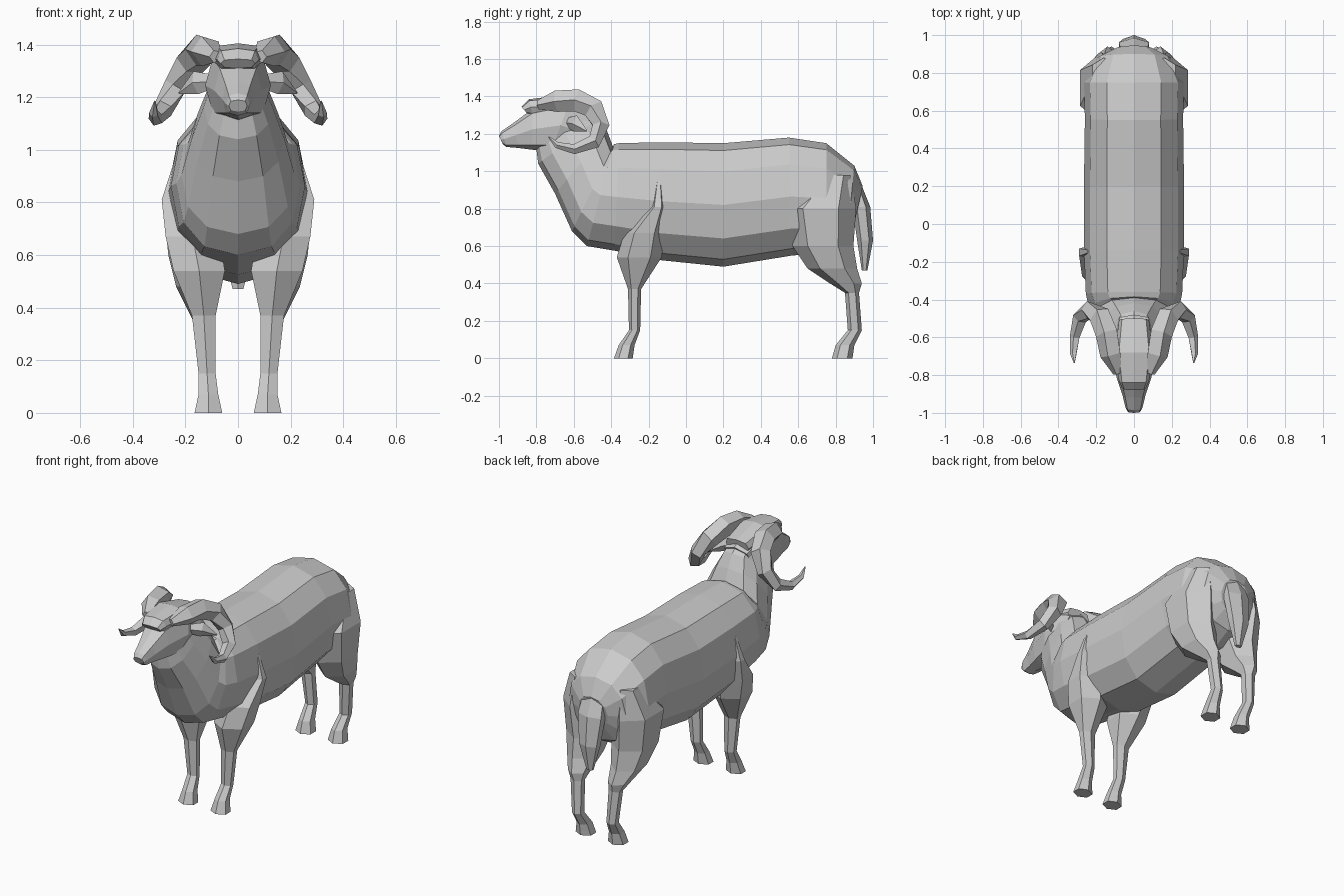
import bpy, bmesh, math
from mathutils import Vector


def loft(name, rings, mirror=False):
    """Skin a list of equal-sized point rings, capped at both ends."""
    bm = bmesh.new()
    rows = [[bm.verts.new(p) for p in ring] for ring in rings]
    n = len(rows[0])
    for a, b in zip(rows, rows[1:]):
        for i in range(n):
            j = (i + 1) % n
            bm.faces.new((a[i], a[j], b[j], b[i]))
    bm.faces.new(rows[0])
    bm.faces.new(rows[-1])
    bmesh.ops.recalc_face_normals(bm, faces=bm.faces)
    me = bpy.data.meshes.new(name)
    bm.to_mesh(me)
    bm.free()
    ob = bpy.data.objects.new(name, me)
    bpy.context.collection.objects.link(ob)
    if mirror:
        ob.modifiers.new("mirror", 'MIRROR').use_mirror_merge = False
    return ob


def bulge(v, power):
    return math.copysign(abs(v) ** power, v)


def spine_ring(ty, tz, by, bz, w, sides=12, power=0.88):
    """Rounded section hung between a top and a bottom point (y, z), half width w."""
    ring = []
    for i in range(sides):
        a = math.tau * i / sides
        k = (1 - bulge(math.cos(a), power)) / 2
        ring.append((w * bulge(math.sin(a), power), ty + (by - ty) * k, tz + (bz - tz) * k))
    return ring


def level_ring(z, y0, y1, x0, x1, sides=6):
    """Horizontal section filling the box y0..y1, x0..x1."""
    ring = []
    for i in range(sides):
        a = math.tau * i / sides
        s = math.sin(a) / math.sin(math.tau / 6)
        ring.append(((x0 + x1) / 2 + (x1 - x0) / 2 * s,
                     (y0 + y1) / 2 + (y1 - y0) / 2 * math.cos(a), z))
    return ring


def path_rings(path, ref, sides, flat=1.0):
    """Sections square to a path of (x, y, z, radius)."""
    pts = [Vector(p[:3]) for p in path]
    rings = []
    for i, p in enumerate(pts):
        t = (pts[min(i + 1, len(pts) - 1)] - pts[max(i - 1, 0)]).normalized()
        u = (ref - t * ref.dot(t)).normalized()
        v = t.cross(u)
        r = path[i][3]
        rings.append([p + r * (u * math.cos(math.tau * k / sides)
                               + v * flat * math.sin(math.tau * k / sides)) for k in range(sides)])
    return rings


# Body, rump to neck
body = [
    (0.945, 0.92, 0.90, 0.72, 0.10), (0.90, 1.03, 0.86, 0.62, 0.20),
    (0.75, 1.15, 0.75, 0.56, 0.265), (0.55, 1.18, 0.57, 0.55, 0.26),
    (0.20, 1.15, 0.20, 0.49, 0.265), (-0.14, 1.155, -0.14, 0.525, 0.265),
    (-0.36, 1.15, -0.38, 0.575, 0.255), (-0.385, 1.145, -0.53, 0.60, 0.235),
    (-0.39, 1.13, -0.61, 0.68, 0.215), (-0.42, 1.21, -0.70, 0.88, 0.175),
    (-0.46, 1.29, -0.79, 1.04, 0.13), (-0.53, 1.35, -0.80, 1.12, 0.10)]
loft("body", [spine_ring(*r) for r in body])

# Head and muzzle
head = [
    (-0.48, 1.32, -0.60, 1.09, 0.10), (-0.62, 1.38, -0.72, 1.11, 0.125),
    (-0.82, 1.335, -0.82, 1.115, 0.09), (-0.92, 1.26, -0.90, 1.125, 0.06),
    (-0.985, 1.215, -0.96, 1.13, 0.045), (-1.0, 1.19, -0.98, 1.145, 0.035)]
loft("head", [spine_ring(*r, sides=8, power=0.75) for r in head])

# Woolly forehead
tuft = [
    (-0.50, 1.36, -0.52, 1.28, 0.08), (-0.68, 1.405, -0.68, 1.30, 0.10),
    (-0.84, 1.385, -0.82, 1.30, 0.08), (-0.88, 1.345, -0.85, 1.31, 0.065)]
loft("forehead_wool", [spine_ring(*r, sides=8, power=0.65) for r in tuft])

# Curled horns
horn = [
    (0.085, -0.79, 1.355, 0.025), (0.12, -0.69, 1.375, 0.06), (0.14, -0.58, 1.378, 0.063),
    (0.18, -0.49, 1.33, 0.06), (0.235, -0.455, 1.24, 0.048), (0.285, -0.495, 1.155, 0.04),
    (0.312, -0.60, 1.118, 0.028), (0.32, -0.69, 1.14, 0.018), (0.316, -0.735, 1.185, 0.003)]
loft("horns", path_rings(horn, Vector((1, 0, 0)), 5), mirror=True)

# Ears
ear = [(0.09, -0.64, 1.26, 0.025), (0.16, -0.59, 1.255, 0.045), (0.225, -0.53, 1.215, 0.004)]
loft("ears", path_rings(ear, Vector((0, 0, 1)), 4, flat=0.5), mirror=True)

# Front legs
front = [
    (0.95, -0.16, -0.13, 0.20, 0.245), (0.81, -0.19, -0.11, 0.14, 0.29),
    (0.67, -0.33, -0.115, 0.07, 0.275), (0.54, -0.37, -0.13, 0.05, 0.245),
    (0.37, -0.31, -0.24, 0.085, 0.175), (0.15, -0.305, -0.245, 0.085, 0.15),
    (0.07, -0.36, -0.275, 0.075, 0.15), (0.0, -0.385, -0.285, 0.06, 0.165)]
loft("front_legs", [level_ring(*r) for r in front], mirror=True)

# Hind legs
hind = [
    (0.98, 0.73, 0.88, 0.10, 0.22), (0.80, 0.53, 0.91, 0.06, 0.285),
    (0.60, 0.57, 0.895, 0.05, 0.265), (0.48, 0.65, 0.915, 0.07, 0.235),
    (0.40, 0.77, 0.94, 0.085, 0.195), (0.35, 0.85, 0.925, 0.095, 0.17),
    (0.15, 0.865, 0.94, 0.09, 0.15), (0.07, 0.80, 0.90, 0.075, 0.15),
    (0.0, 0.78, 0.89, 0.06, 0.165)]
loft("hind_legs", [level_ring(*r) for r in hind], mirror=True)

# Tail
tail = [
    (1.01, 0.85, 0.905, 0.06), (0.81, 0.89, 0.985, 0.08),
    (0.63, 0.915, 1.0, 0.06), (0.47, 0.94, 0.97, 0.02)]
loft("tail", [level_ring(z, y0, y1, -w, w) for z, y0, y1, w in tail])
